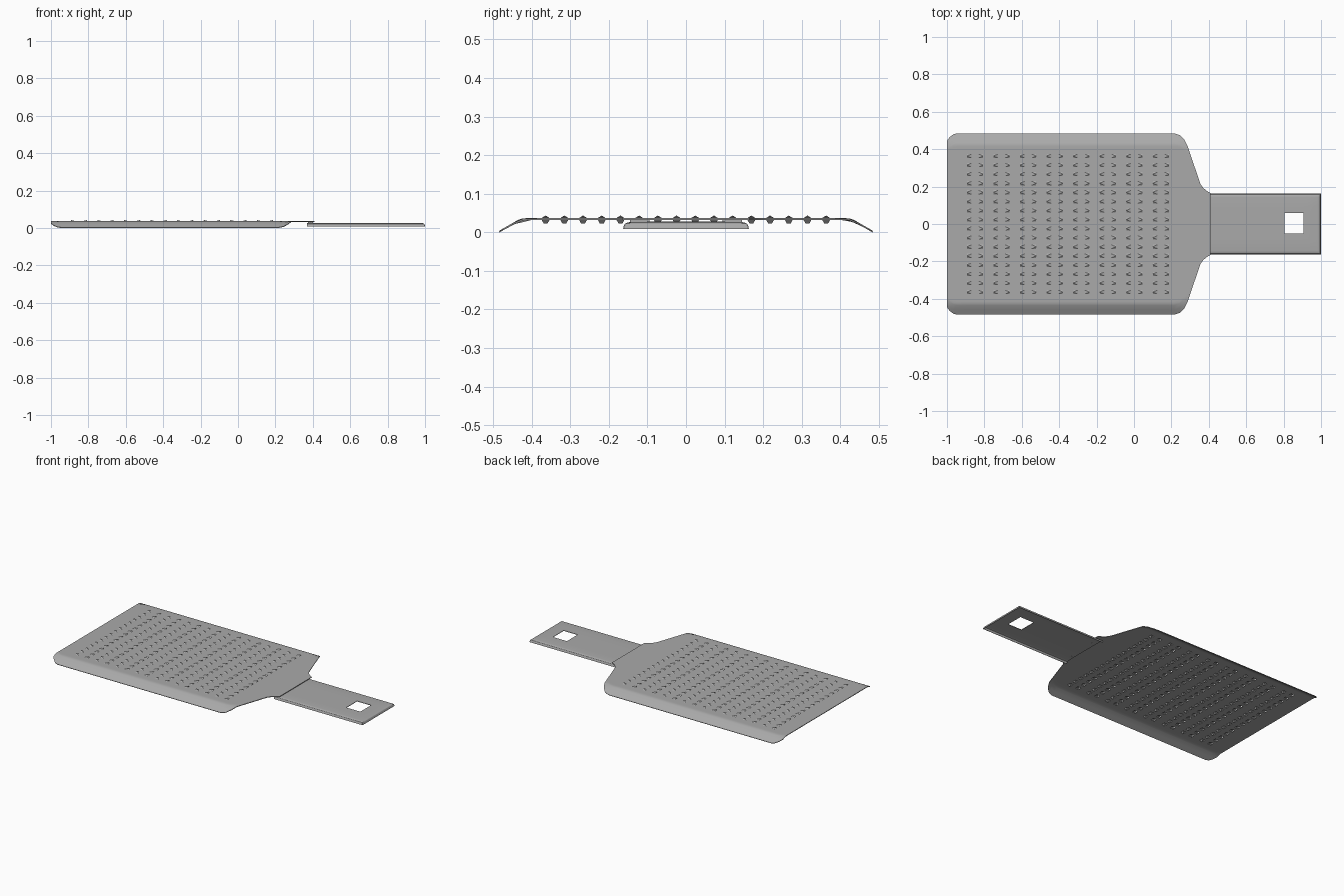
import bpy, math

if "Cube" in bpy.data.objects:
    bpy.data.objects.remove(bpy.data.objects["Cube"])

steel = bpy.data.materials.new("brushed steel grey")
steel.diffuse_color = (0.4, 0.4, 0.4, 1)
steel.use_nodes = True
steel.node_tree.nodes["Principled BSDF"].inputs["Base Color"].default_value = steel.diffuse_color


def interp(t, pts):
    for (a, va), (b, vb) in zip(pts, pts[1:]):
        if t <= b:
            return va + (vb - va) * max(0, t - a) / (b - a)
    return pts[-1][1]


def make(name, verts, faces, thickness=0.0, angle=25):
    me = bpy.data.meshes.new(name)
    me.from_pydata(verts, [], faces)
    me.materials.append(steel)
    ob = bpy.data.objects.new(name, me)
    bpy.context.collection.objects.link(ob)
    bpy.ops.object.select_all(action='DESELECT')
    ob.select_set(True)
    bpy.context.view_layer.objects.active = ob
    if thickness:
        mod = ob.modifiers.new("sheet", 'SOLIDIFY')
        mod.thickness = thickness
        mod.offset = -1
        bpy.ops.object.modifier_apply(modifier=mod.name)
    bpy.ops.object.shade_smooth_by_angle(angle=math.radians(angle))
    return ob


def sheet(name, xs, ys, pos, is_hole, thickness):
    """Sheet of quads over stations xs, ys, leaving hole cells open."""
    n = len(ys)
    verts = [pos(x, y) for x in xs for y in ys]
    faces = []
    for i in range(len(xs) - 1):
        for j in range(n - 1):
            if not is_hole((xs[i] + xs[i + 1]) / 2, (ys[j] + ys[j + 1]) / 2):
                k = i * n + j
                faces.append((k, k + n, k + n + 1, k + 1))
    return make(name, verts, faces, thickness)


# grating pattern: paired holes in columns
COLS = [-0.85 + 0.142 * i for i in range(8)]
ROWS = [-0.364 + 0.0485 * i for i in range(16)]
IN, OUT, HW = 0.018, 0.042, 0.011
TOP = 0.0365

# grating plate with side flanges and tapered neck
outline = [(-1, .445), (-.985, .465), (-.965, .48), (-.945, .485),
           (.215, .485), (.245, .475), (.27, .45), (.285, .42),
           (.30, .376), (.355, .215), (.37, .193), (.39, .176), (.41, .165)]
bend = [(0, TOP), (.415, TOP), (.425, .0357), (.435, .0325), (.485, .0035)]
side = [.40, .415, .425, .435, .46, .485]


def plate_pos(x, y):
    w = interp(x, outline)
    yy = y * w / .485
    return (x, yy, interp(abs(yy), bend))


def plate_hole(x, y):
    return (any(IN < abs(x - c) < OUT for c in COLS)
            and any(abs(y - r) < HW for r in ROWS))


xs = sorted([p[0] for p in outline] + [c + d for c in COLS for d in (-OUT, -IN, IN, OUT)])
ys = sorted([s * y for y in side for s in (-1, 1)] + [r + d for r in ROWS for d in (-HW, HW)])
sheet("grating_plate", xs, ys, plate_pos, plate_hole, 0.004)

# teeth: raised spur over each hole and a lip pressed down below it
verts, faces = [], []
for c in COLS:
    for r in ROWS:
        for s in (-1, 1):
            b = len(verts)
            verts += [(c + s * IN, r - HW, TOP), (c + s * IN, r + HW, TOP),
                      (c + s * OUT, r - HW, TOP), (c + s * OUT, r + HW, TOP),
                      (c + s * (OUT + .002), r, 0.0435),
                      (c + s * OUT, r - HW, TOP - .003), (c + s * OUT, r + HW, TOP - .003),
                      (c + s * .032, r - .005, 0.023), (c + s * .032, r + .005, 0.023)]
            for f in ((0, 4, 1), (0, 2, 4), (1, 4, 3), (5, 6, 8, 7)):
                f = f if s > 0 else f[::-1]
                faces.append(tuple(b + k for k in f))
make("grating_teeth", verts, faces)

# handle: shallow upside-down tray with a square hanging hole
X0, X1, HY = 0.37, 1.0, 0.163
rim = [(0, .009), (.002, .018), (.005, .0225), (.011, .0255), (.02, .0265), (.07, .0275)]
steps = [0, .002, .005, .011, .02, .07]
hx = sorted([X0, .45, .6, .70, .805, .905] + [X1 - d for d in steps])
hy = sorted([s * (HY - d) for d in steps for s in (-1, 1)] + [-.05, .06])


def handle_pos(x, y):
    return (x, y, interp(min(X1 - x, HY - abs(y)), rim))


sheet("handle", hx, hy, handle_pos,
      lambda x, y: .805 < x < .905 and -.05 < y < .06, 0.003)

# weld tabs joining handle to the neck
for label, yc in (("front", -.12), ("back", .12)):
    v = [(x, yc + dy, z) for x in (.375, .40) for dy in (-.025, .025) for z in (.024, .034)]
    make("weld_tab_" + label, v, [(0, 1, 3, 2), (4, 6, 7, 5), (0, 4, 5, 1),
                                  (2, 3, 7, 6), (0, 2, 6, 4), (1, 5, 7, 3)])
